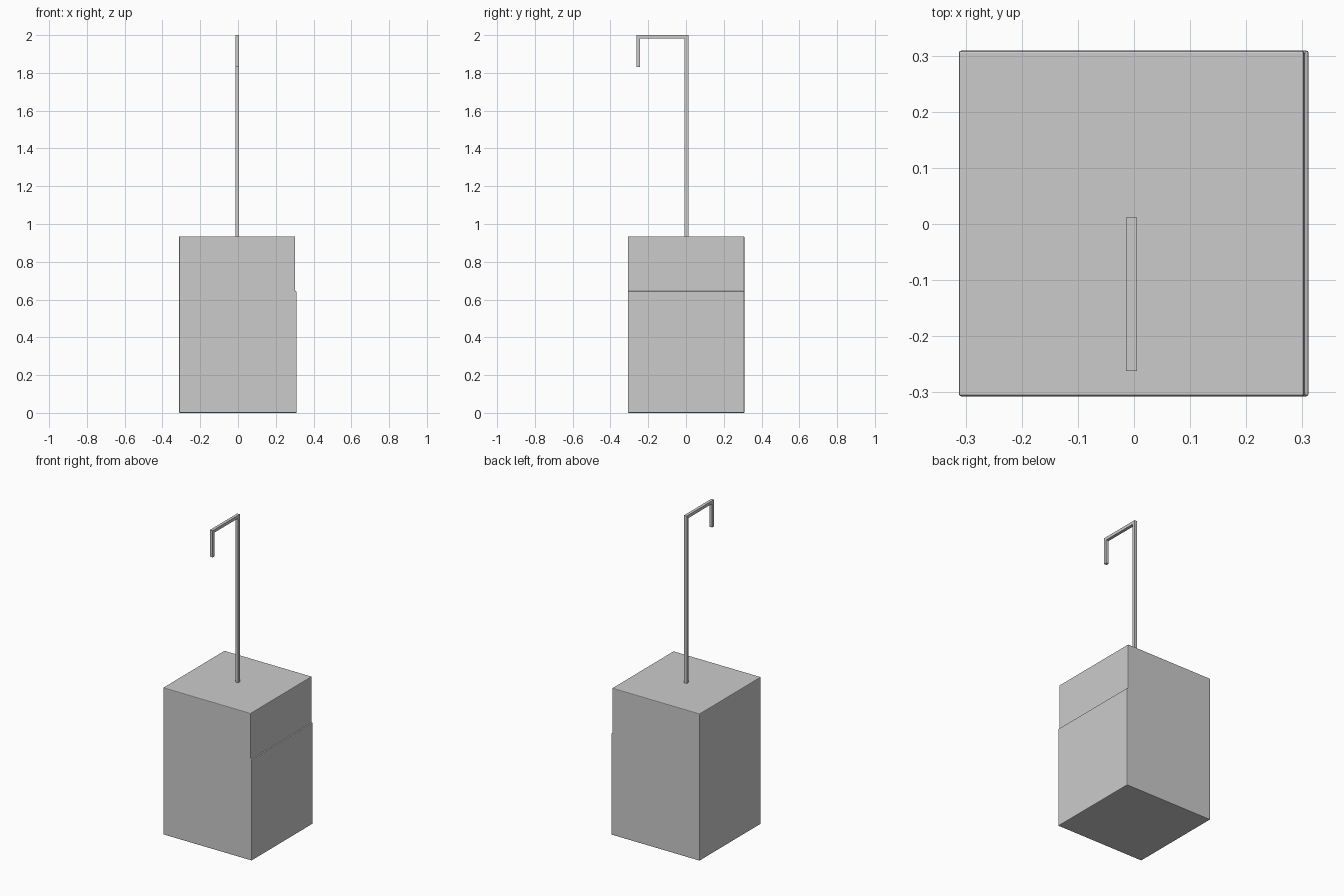
import bpy
import bmesh

cube = bpy.data.objects.get("Cube")
if cube:
    bpy.data.objects.remove(cube, do_unlink=True)

grey = bpy.data.materials.new("plain grey")
grey.use_nodes = True
colour = (0.6, 0.6, 0.6, 1)
grey.diffuse_color = colour
grey.node_tree.nodes["Principled BSDF"].inputs["Base Color"].default_value = colour


def extrude_profile(name, points, start, end, axis, bevel=0):
    """Extrude a closed outline along x or y; the outline is in the other axis and z."""
    bm = bmesh.new()
    place = (lambda a, z: (start, a, z)) if axis == "x" else (lambda a, z: (a, start, z))
    face = bm.faces.new([bm.verts.new(place(a, z)) for a, z in points])
    moved = bmesh.ops.extrude_face_region(bm, geom=[face])["geom"]
    shift = (end - start, 0, 0) if axis == "x" else (0, end - start, 0)
    bmesh.ops.translate(bm, vec=shift, verts=[v for v in moved if isinstance(v, bmesh.types.BMVert)])
    bmesh.ops.recalc_face_normals(bm, faces=bm.faces)
    mesh = bpy.data.meshes.new(name)
    bm.to_mesh(mesh)
    bm.free()
    mesh.materials.append(grey)
    obj = bpy.data.objects.new(name, mesh)
    bpy.context.collection.objects.link(obj)
    if bevel:
        mod = obj.modifiers.new("soft edges", "BEVEL")
        mod.width = bevel
        mod.segments = 2
        mod.limit_method = "ANGLE"
    return obj


# Block with a shallow step on its left side
left, upper, lower = -0.312, 0.303, 0.311
step, top = 0.643, 0.935
body = [(left, 0), (lower, 0), (lower, step), (upper, step), (upper, top), (left, top)]
extrude_profile("body", body, -0.307, 0.309, "y", 0.005)

# Square rod rising from the block, bent forward and down into a hook
t = 0.019
back, front = 0.012, -0.262
rod = [(back, top - 0.02), (back, 2), (front, 2), (front, 1.83), (front + t, 1.83),
       (front + t, 2 - t), (back - t, 2 - t), (back - t, top - 0.02)]
extrude_profile("hook_rod", rod, -0.014, 0.005, "x")
